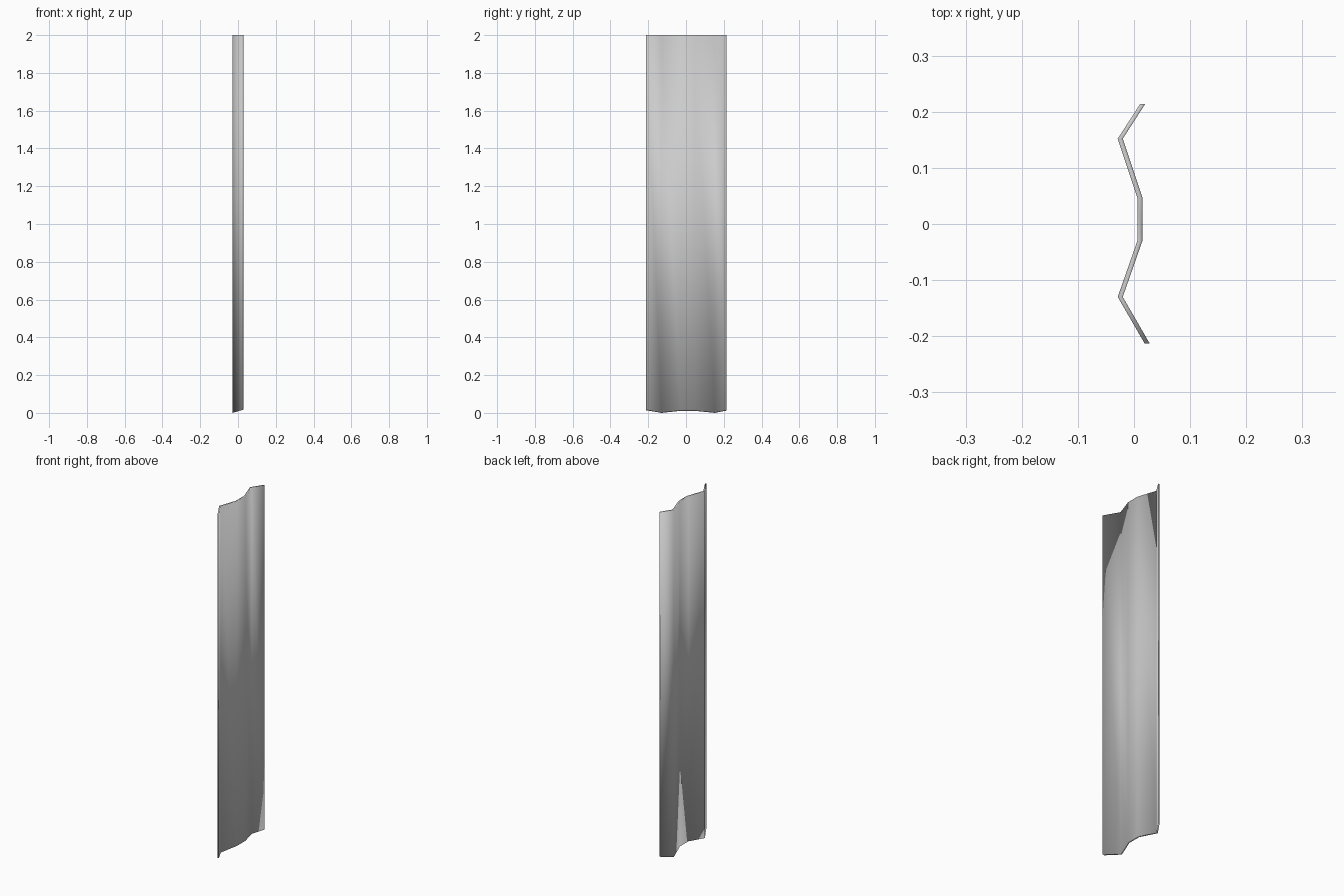
import bpy, bmesh

if "Cube" in bpy.data.objects:
    bpy.data.objects.remove(bpy.data.objects["Cube"])

# Folded sheet profile (left edge, seen from the top)
profile = [(0.011, 0.214), (-0.029, 0.152), (0.006, 0.047),
           (0.006, -0.030), (-0.029, -0.130), (0.019, -0.213)]
THICK, TOP, SLOPE = 0.009, 2.0, 0.3


def ring(bm, x, y):
    """Bottom and top vertices; the lower end is cut at a slight slant."""
    return [bm.verts.new((x, y, (x + 0.029) * SLOPE)), bm.verts.new((x, y, TOP))]


# Corrugated panel: closed strip of quads with capped ends
bm = bmesh.new()
left = [ring(bm, x, y) for x, y in profile]
right = [ring(bm, x + THICK, y) for x, y in profile]
for i in range(len(profile) - 1):
    a, b, c, d = left[i], left[i + 1], right[i + 1], right[i]
    bm.faces.new((a[0], b[0], b[1], a[1]))
    bm.faces.new((d[0], d[1], c[1], c[0]))
    bm.faces.new((a[1], b[1], c[1], d[1]))
    bm.faces.new((a[0], d[0], c[0], b[0]))
for i in (0, -1):
    a, d = left[i], right[i]
    bm.faces.new((a[0], a[1], d[1], d[0]))
bmesh.ops.recalc_face_normals(bm, faces=bm.faces)
for f in bm.faces:
    f.smooth = True

mesh = bpy.data.meshes.new("corrugated_panel")
bm.to_mesh(mesh)
bm.free()
panel = bpy.data.objects.new("corrugated_panel", mesh)
bpy.context.collection.objects.link(panel)
